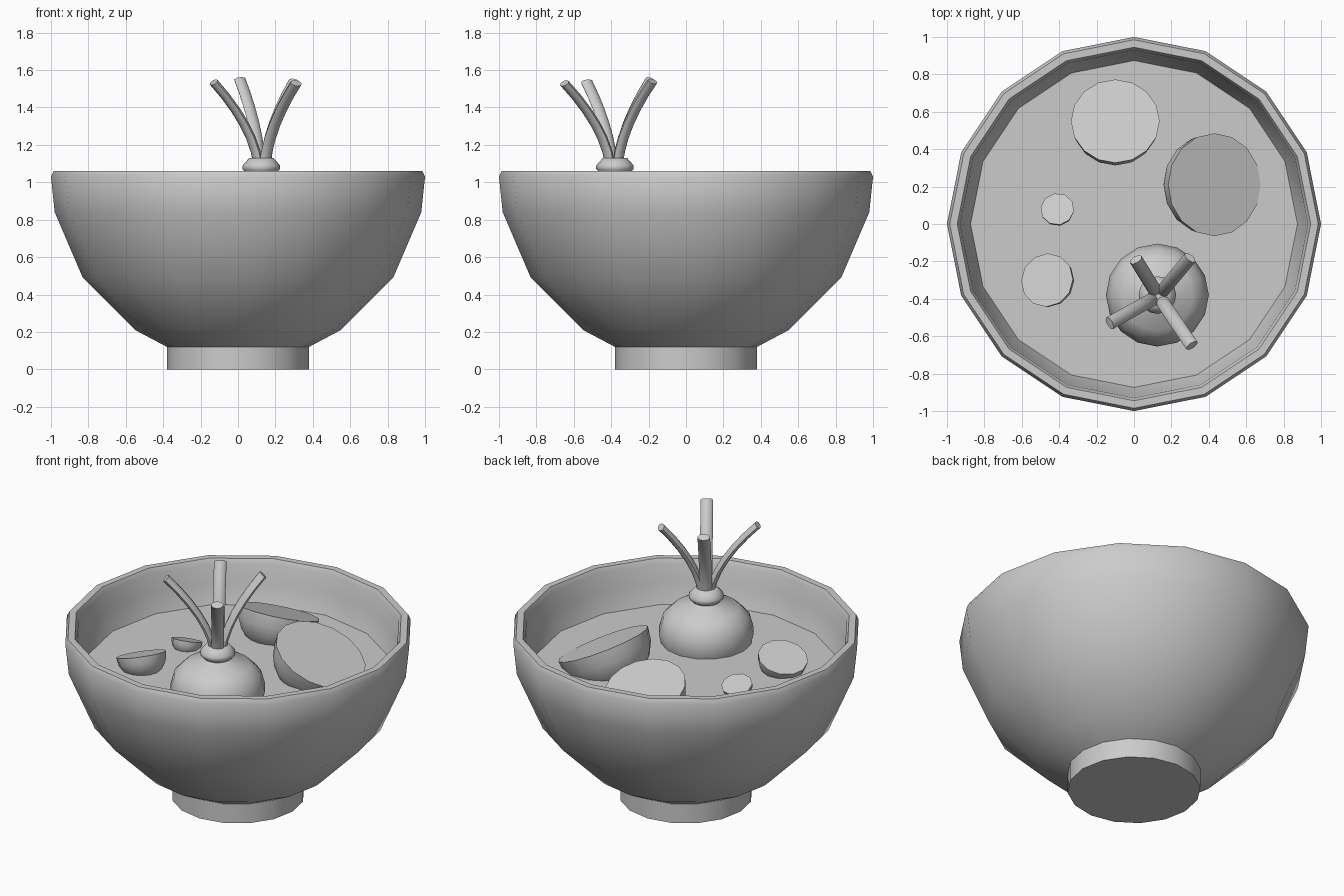
import bpy, bmesh, math
from mathutils import Vector

if "Cube" in bpy.data.objects:
    bpy.data.objects.remove(bpy.data.objects["Cube"], do_unlink=True)

GREY = (0.6, 0.6, 0.6, 1)
grey = bpy.data.materials.new("plain_grey")
grey.use_nodes = True
grey.diffuse_color = GREY
grey.node_tree.nodes["Principled BSDF"].inputs["Base Color"].default_value = GREY


def finish(name, bm, angle=50):
    bmesh.ops.recalc_face_normals(bm, faces=bm.faces)
    mesh = bpy.data.meshes.new(name)
    bm.to_mesh(mesh)
    bm.free()
    mesh.materials.append(grey)
    obj = bpy.data.objects.new(name, mesh)
    bpy.context.collection.objects.link(obj)
    bpy.ops.object.select_all(action="DESELECT")
    obj.select_set(True)
    bpy.context.view_layer.objects.active = obj
    bpy.ops.object.shade_smooth_by_angle(angle=math.radians(angle))
    return obj


def bridge(bm, rings):
    """Join neighbouring rings of equal size with quads."""
    for a, b in zip(rings, rings[1:]):
        n = len(a)
        for i in range(n):
            j = (i + 1) % n
            bm.faces.new((a[i], a[j], b[j], b[i]))


def lathe(name, profile, sides, angle=50):
    """Turn a radius/height profile round z, with both ends capped."""
    bm = bmesh.new()
    rings = []
    for r, z in profile:
        turns = [math.tau * i / sides for i in range(sides)]
        rings.append([bm.verts.new((r * math.cos(t), r * math.sin(t), z)) for t in turns])
    bridge(bm, rings)
    bm.faces.new(rings[0])
    bm.faces.new(rings[-1])
    return finish(name, bm, angle)


def half_ball(name, centre, radius, tilt, heading, sides):
    """Half ball, cut face up, leaning towards a heading."""
    steps = 5
    profile = []
    for i in range(steps + 1):
        a = math.pi / 2 * (i + 0.3) / (steps + 0.3)
        profile.append((radius * math.sin(a), -radius * math.cos(a)))
    obj = lathe(name, profile, sides)
    obj.location = centre
    obj.rotation_euler = (0, math.radians(tilt), math.radians(heading))


def stem(name, base, tip):
    """Flattened stalk that bends outwards as it rises."""
    bm = bmesh.new()
    out = Vector((tip.x - base.x, tip.y - base.y, 0))
    side = Vector((-out.y, out.x, 0)).normalized()
    rise = tip.z - base.z
    rings = []
    steps, sides = 6, 8
    for k in range(steps + 1):
        t = k / steps
        centre = base + out * (0.15 * t + 0.85 * t ** 1.8) + Vector((0, 0, rise * t))
        along = out * (0.15 + 1.53 * t ** 0.8) + Vector((0, 0, rise))
        across = along.cross(side).normalized()
        ring = []
        for i in range(sides):
            a = math.tau * i / sides
            ring.append(bm.verts.new(centre + side * 0.036 * math.cos(a) + across * 0.022 * math.sin(a)))
        rings.append(ring)
    bridge(bm, rings)
    bm.faces.new(rings[0])
    bm.faces.new(rings[-1])
    finish(name, bm)


# Bowl: foot, flared wall, rounded lip and hollow inside
lathe("bowl", [(0.38, 0), (0.38, 0.12), (0.55, 0.21), (0.83, 0.49), (0.98, 0.84),
               (1.0, 1.03), (0.985, 1.06), (0.945, 1.06), (0.93, 1.03),
               (0.92, 0.92), (0.87, 0.79), (0.76, 0.5), (0.45, 0.26)], 16, 55)

# Liquid filling the bowl
lathe("soup", [(0.82, 0.72), (0.875, 0.8)], 16, 30)

# Cut vegetables floating in the liquid
half_ball("large_half", (0.43, 0.21, 0.92), 0.275, 26, 0, 16)
half_ball("medium_half", (-0.1, 0.55, 0.92), 0.237, 20, 90, 16)
half_ball("small_half", (-0.465, -0.3, 0.88), 0.145, 20, 150, 12)
half_ball("tiny_half", (-0.41, 0.08, 0.84), 0.09, 20, 100, 10)

# Whole bulb with a collar at its neck
bulb = lathe("bulb", [(0.2, 0.68), (0.255, 0.77), (0.275, 0.86), (0.25, 0.95), (0.19, 1.01),
                      (0.1, 1.035), (0.08, 1.05), (0.1, 1.07), (0.1, 1.09),
                      (0.065, 1.13), (0.03, 1.13)], 16, 60)
bulb.location = (0.125, -0.38, 0)

# Four stalks fanning out of the neck
root = Vector((0.13, -0.385, 1.09))
for i, tip in enumerate([(0.01, -0.19, 1.55), (0.3, -0.18, 1.54),
                         (-0.13, -0.53, 1.535), (0.31, -0.65, 1.53)]):
    tip = Vector(tip)
    spread = Vector((tip.x - root.x, tip.y - root.y, 0)).normalized() * 0.025
    stem(f"stalk_{i + 1}", root + spread, tip)
